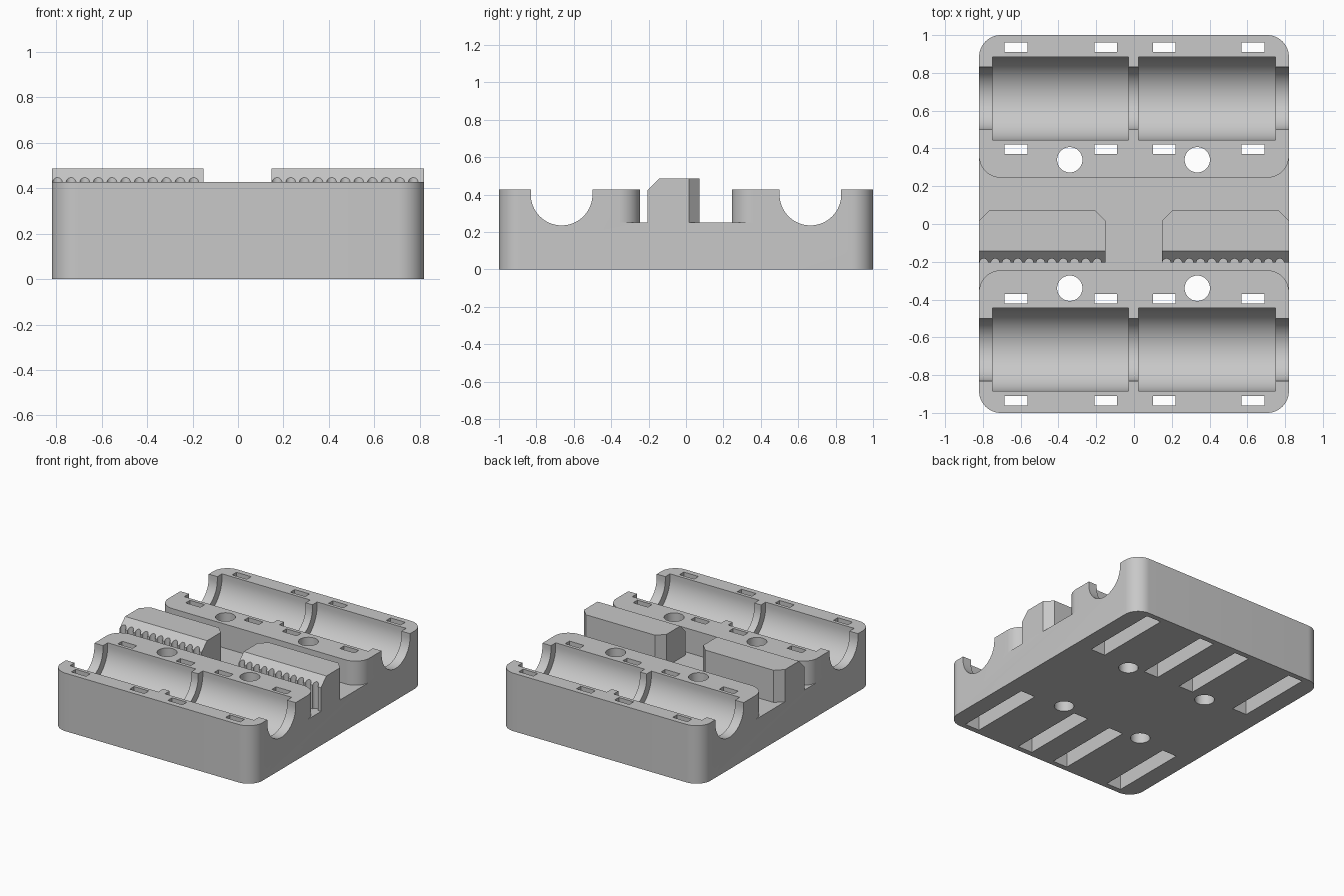
import bpy, bmesh
from math import sin, cos, pi, radians

if "Cube" in bpy.data.objects:
    bpy.data.objects.remove(bpy.data.objects["Cube"])

grey = bpy.data.materials.new("plain grey")
grey.use_nodes = True
colour = (0.58, 0.58, 0.58, 1)
grey.diffuse_color = colour
grey.node_tree.nodes["Principled BSDF"].inputs["Base Color"].default_value = colour

HALF_X, HALF_Y, TOP, FLOOR = 0.82, 1.0, 0.427, 0.25
ROUND = 0.115             # corner radius
CHANNEL = 0.245           # half width of the middle channel
ROD_Y, ROD_Z = 0.665, 0.4  # axis of the bearing grooves


def arc(cx, cy, r, a0, a1, n=16):
    return [(cx + r * cos(radians(a0 + (a1 - a0) * i / n)),
             cy + r * sin(radians(a0 + (a1 - a0) * i / n))) for i in range(n + 1)]


def prism(name, outline, axis, lo, hi):
    """Extrude an outline along x (outline in y,z) or z (outline in x,y)."""
    place = (lambda u, v, w: (w, u, v)) if axis == "x" else (lambda u, v, w: (u, v, w))
    bm = bmesh.new()
    low = [bm.verts.new(place(u, v, lo)) for u, v in outline]
    high = [bm.verts.new(place(u, v, hi)) for u, v in outline]
    bm.faces.new(low)
    bm.faces.new(high)
    n = len(outline)
    for i in range(n):
        j = (i + 1) % n
        bm.faces.new((low[i], low[j], high[j], high[i]))
    bmesh.ops.recalc_face_normals(bm, faces=bm.faces)
    mesh = bpy.data.meshes.new(name)
    bm.to_mesh(mesh)
    bm.free()
    mesh.materials.append(grey)
    ob = bpy.data.objects.new(name, mesh)
    bpy.context.collection.objects.link(ob)
    return ob


def activate(ob):
    bpy.ops.object.select_all(action="DESELECT")
    ob.select_set(True)
    bpy.context.view_layer.objects.active = ob


def cut(target, cutter):
    activate(target)
    mod = target.modifiers.new("cut", "BOOLEAN")
    mod.operation, mod.solver, mod.object = "DIFFERENCE", "EXACT", cutter
    bpy.ops.object.modifier_apply(modifier=mod.name)
    bpy.data.objects.remove(cutter)


def trough(y, r):
    """U-shaped outline, open above the body."""
    return [(y - r, 0.7)] + arc(y, ROD_Z, r, 180, 360, 40) + [(y + r, 0.7)]


# Carriage body with rounded upright corners
cx, cy = HALF_X - ROUND, HALF_Y - ROUND
outline = (arc(cx, cy, ROUND, 0, 90) + arc(-cx, cy, ROUND, 90, 180)
           + arc(-cx, -cy, ROUND, 180, 270) + arc(cx, -cy, ROUND, 270, 360))
body = prism("carriage_body", outline, "z", 0, TOP)

# Middle channel, following the rounded inner corners of both rails
edge = CHANNEL + ROUND
half = [(0.95, -edge)] + [(0.95, edge)] + arc(cx, edge, ROUND, 0, -90)
other = [(-0.95, edge)] + [(-0.95, -edge)] + arc(-cx, -edge, ROUND, 180, 90)
left_top = arc(-cx, edge, ROUND, 270, 180)
right_bottom = arc(cx, -edge, ROUND, 90, 0)
cut(body, prism("channel_cutter", half + left_top + other + right_bottom, "z", FLOOR, 0.7))

for side in (-1, 1):
    y = side * ROD_Y
    # Rod groove along the whole rail, and two wider bearing pockets
    cut(body, prism("rod_cutter", trough(y, 0.165), "x", -0.95, 0.95))
    for lo, hi in ((-0.75, -0.03), (0.025, 0.75)):
        cut(body, prism("bearing_cutter", trough(y, 0.22), "x", lo, hi))
    # Strap slots: open below, arching under the bearing, two openings on top
    strap = [(y - 0.295, -0.1), (y + 0.295, -0.1), (y + 0.295, 0.7)]
    strap += trough(y, 0.245)[::-1] + [(y - 0.295, 0.7)]
    for x in (-0.625, -0.15, 0.16, 0.63):
        cut(body, prism("strap_cutter", strap, "x", x - 0.06, x + 0.06))
    # Screw holes
    for x in (-0.34, 0.335):
        hole = arc(x, side * 0.34, 0.067, 0, 360, 48)[:-1]
        cut(body, prism("screw_cutter", hole, "z", -0.1, 0.7))

# Toothed belt clamps standing in the channel
FRONT, BACK, CLAMP_TOP, CHAMFER = -0.205, 0.072, 0.487, 0.055
clamps = []
for name, lo, hi in (("right_belt_clamp", -HALF_X, -0.152),
                     ("left_belt_clamp", 0.147, HALF_X)):
    pts = [(hi, FRONT), (hi, BACK - CHAMFER), (hi - CHAMFER, BACK),
           (lo + CHAMFER, BACK), (lo, BACK - CHAMFER), (lo, FRONT)]
    for k in range(11):
        pts += arc(lo + 0.025 + 0.06 * k, FRONT, 0.022, 180, 0, 10)
    clamp = prism(name, pts, "z", FLOOR, CLAMP_TOP)
    # Sloped upper front edge
    slope = [(FRONT - 0.04, 0.385), (FRONT + 0.08, 0.505), (FRONT - 0.04, 0.505)]
    cut(clamp, prism("slope_cutter", slope, "x", -0.95, 0.95))
    clamps.append(clamp)

for ob in [body] + clamps:
    activate(ob)
    bpy.ops.object.shade_smooth_by_angle(angle=radians(30))
